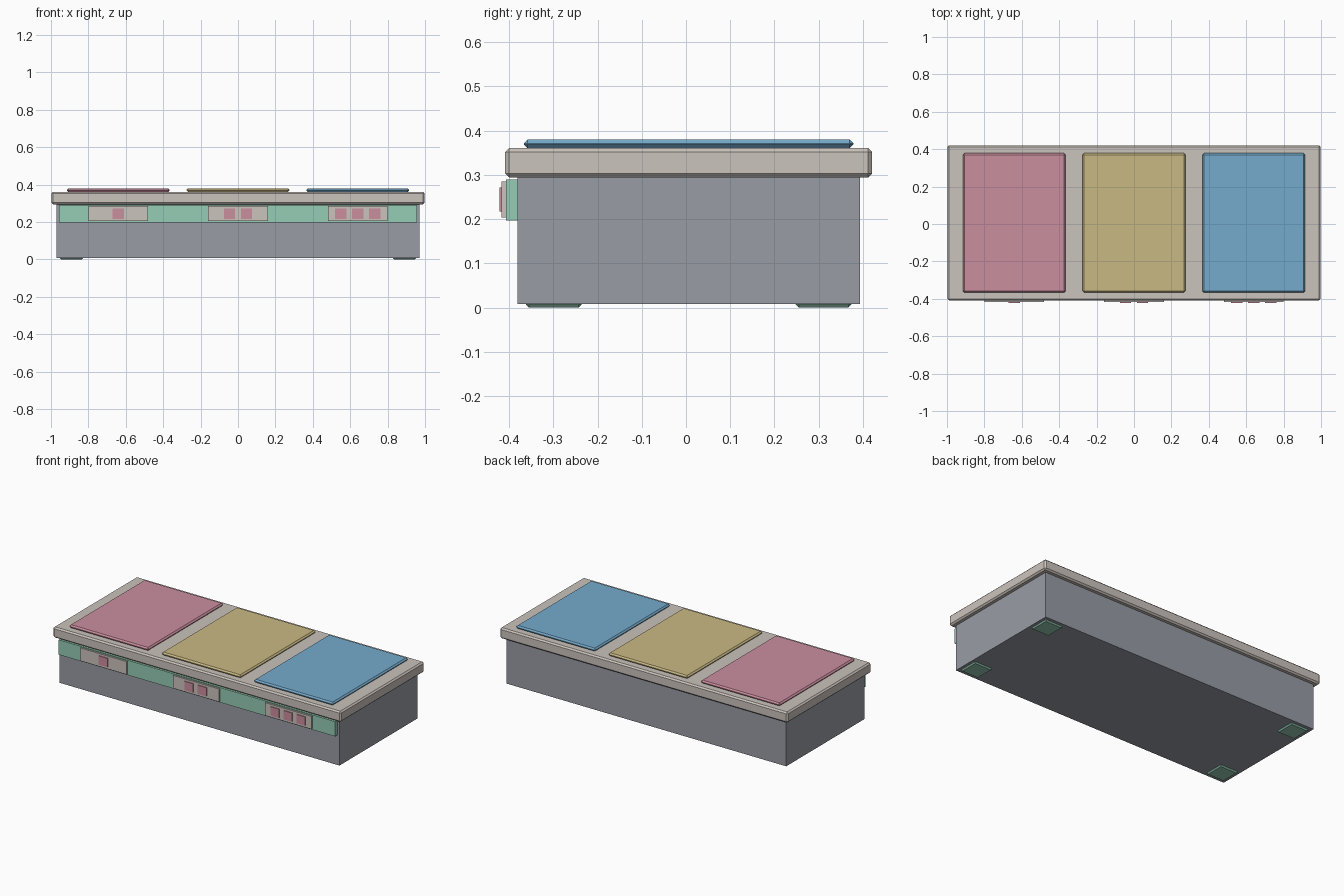
import bpy
import bmesh

if "Cube" in bpy.data.objects:
    bpy.data.objects.remove(bpy.data.objects["Cube"], do_unlink=True)


def make_material(name, rgb):
    """Flat material from display colour values 0-255."""
    linear = [((c / 255 + 0.055) / 1.055) ** 2.4 for c in rgb]
    mat = bpy.data.materials.new(name)
    mat.use_nodes = True
    mat.diffuse_color = (*linear, 1)
    mat.node_tree.nodes["Principled BSDF"].inputs["Base Color"].default_value = (*linear, 1)
    return mat


GREY = make_material("slate grey", (152, 156, 164))
BEIGE = make_material("warm beige", (203, 195, 188))
MINT = make_material("mint green", (150, 204, 182))
ROSE = make_material("rose pink", (203, 142, 159))
SAND = make_material("sand yellow", (202, 185, 132))
BLUE = make_material("sky blue", (117, 171, 204))


def box(name, mat, x, y, z, bevel=0):
    """Box spanning the given (low, high) ranges, optionally chamfered."""
    bm = bmesh.new()
    bmesh.ops.create_cube(bm, size=1)
    for v in bm.verts:
        v.co = [sum(r) / 2 + c * (r[1] - r[0]) for r, c in zip((x, y, z), v.co)]
    if bevel:
        bmesh.ops.bevel(bm, geom=bm.edges[:], offset=bevel, segments=1, affect="EDGES")
    mesh = bpy.data.meshes.new(name)
    bm.to_mesh(mesh)
    bm.free()
    mesh.materials.append(mat)
    obj = bpy.data.objects.new(name, mesh)
    bpy.context.collection.objects.link(obj)
    return obj


def span(centre, width):
    return (centre - width / 2, centre + width / 2)


MID_Y = 0.006   # depth centre of the main body
PITCH = 0.64    # spacing of the three stations

# Main body and overhanging top
box("body", GREY, span(0, 1.94), span(MID_Y, 0.775), (0.008, 0.297))
box("top_slab", BEIGE, span(0, 1.995), span(MID_Y, 0.83), (0.294, 0.361), 0.009)

# Control strip along the front
box("front_strip", MINT, span(0, 1.915), (-0.407, -0.375), (0.197, 0.29))

# Three stations: coloured pad, control plate, one to three buttons
stations = [("left_pad", ROSE), ("middle_pad", SAND), ("right_pad", BLUE)]
for i, (name, mat) in enumerate(stations):
    x = (i - 1) * PITCH
    box(name, mat, span(x, 0.55), span(MID_Y, 0.745), (0.36, 0.38), 0.0085)
    box(f"control_plate_{i + 1}", BEIGE, span(x, 0.32), (-0.417, -0.4), (0.204, 0.285))
    for k in range(i + 1):
        bx = x + (k - i / 2) * 0.091
        box(f"button_{i + 1}_{k + 1}", ROSE, span(bx, 0.06), (-0.422, -0.41), (0.217, 0.272))

# Four feet set into the underside
for side, sx in (("left", 1), ("right", -1)):
    for end, sy in (("front", -1), ("back", 1)):
        box(f"{end}_{side}_foot", MINT, span(sx * 0.89, 0.126),
            span(MID_Y + sy * 0.305, 0.126), (0, 0.02), 0.007)
